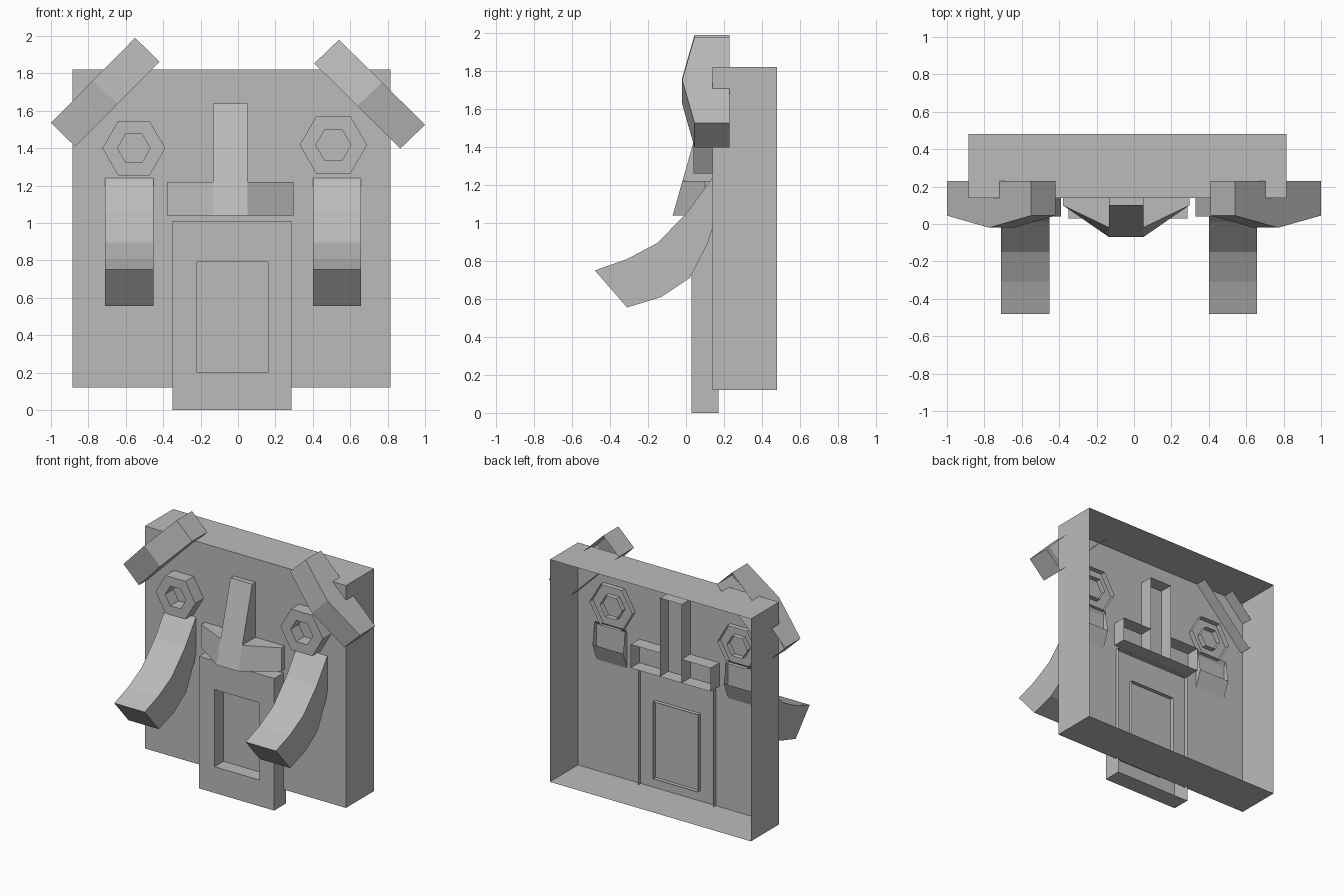
import bpy, bmesh, math

cube = bpy.data.objects.get("Cube")
if cube:
    bpy.data.objects.remove(cube, do_unlink=True)

grey = bpy.data.materials.new("plain_grey")
grey.use_nodes = True
grey.diffuse_color = (0.5, 0.5, 0.5, 1)
grey.node_tree.nodes["Principled BSDF"].inputs["Base Color"].default_value = (0.5, 0.5, 0.5, 1)


def loft(name, rings, closed=True, cap_start=False, cap_end=False):
    """Join rings of points into a flat-shaded shell."""
    bm = bmesh.new()
    loops = [[bm.verts.new(p) for p in ring] for ring in rings]
    n = len(loops[0])
    for a, b in zip(loops, loops[1:]):
        for i in range(n if closed else n - 1):
            j = (i + 1) % n
            bm.faces.new((a[i], a[j], b[j], b[i]))
    if cap_start:
        bm.faces.new(loops[0])
    if cap_end:
        bm.faces.new(loops[-1][::-1])
    bmesh.ops.recalc_face_normals(bm, faces=bm.faces)
    mesh = bpy.data.meshes.new(name)
    bm.to_mesh(mesh)
    bm.free()
    mesh.materials.append(grey)
    obj = bpy.data.objects.new(name, mesh)
    bpy.context.collection.objects.link(obj)
    return obj


def rect(x0, x1, z0, z1, y):
    return [(x0, y, z0), (x1, y, z0), (x1, y, z1), (x0, y, z1)]


def hexagon(cx, cz, r, y):
    return [(cx + r * math.cos(k * math.pi / 3), y, cz + r * math.sin(k * math.pi / 3))
            for k in range(6)]


FACE = 0.14  # depth of the front plate

# Head: shallow tray, open at the back
loft("head_panel", [rect(-0.885, 0.815, 0.12, 1.82, FACE),
                    rect(-0.885, 0.815, 0.12, 1.82, 0.48)], cap_start=True)

# Jaw: frame around a sunken mouth
mouth = (-0.22, 0.16, 0.2, 0.79)
jaw = (-0.35, 0.285, 0.0, 1.01)
loft("jaw_frame", [rect(*mouth, 0.17), rect(*mouth, 0.03),
                   rect(*jaw, 0.03), rect(*jaw, 0.17)])

# Eyes: hexagonal rings
for side, cx, cz, r in (("right", -0.557, 1.4, 0.168), ("left", 0.51, 1.417, 0.18)):
    loft(side + "_eye", [hexagon(cx, cz, r * 0.52, 0.18), hexagon(cx, cz, r * 0.52, 0.04),
                         hexagon(cx, cz, r, 0.04), hexagon(cx, cz, r, 0.18)])

# Brows: slanted bars with a ridge across the middle
for side, top, outer, inner in (
        ("right", (-0.55, 1.99), (-1.0, 1.535), (0.13, -0.127)),
        ("left", (0.54, 1.98), (1.0, 1.525), (-0.132, -0.127))):
    stations = []
    for t, front in ((0, 0.045), (0.5, -0.02), (1, 0.045)):
        x = top[0] + (outer[0] - top[0]) * t
        z = top[1] + (outer[1] - top[1]) * t
        u, w = x + inner[0], z + inner[1]
        stations.append([(x, 0.23, z), (x, front, z), (u, front, w), (u, 0.23, w)])
    loft(side + "_brow", stations, closed=False, cap_start=True, cap_end=True)

# Tusks: curved bars, given as upper and lower points of each section
sections = [((-0.48, 0.75), (-0.31, 0.555)), ((-0.31, 0.81), (-0.13, 0.61)),
            ((-0.15, 0.895), (0.02, 0.71)), ((0.01, 1.06), (0.115, 0.895)),
            ((0.14, 1.24), (0.14, 0.97)), ((0.16, 1.27), (0.19, 1.1))]
for side, x0, x1 in (("right", -0.71, -0.453), ("left", 0.4, 0.658)):
    rings = [[(x0, uy, uz), (x1, uy, uz), (x1, ly, lz), (x0, ly, lz)]
             for (uy, uz), (ly, lz) in sections]
    loft(side + "_tusk", rings, cap_start=True)

# Nose: sloping bridge with a tapered nostril on each side
BASE, TIP, BACK = 1.04, 1.64, 0.245
MID, HALF, SPAN = -0.042, 0.092, 0.338


def slope(z):
    return -0.07 + 0.17 * (z - BASE) / (TIP - BASE)


loft("nose_bridge", [[(MID - HALF, BACK, z), (MID - HALF, slope(z), z),
                      (MID + HALF, slope(z), z), (MID + HALF, BACK, z)]
                     for z in (BASE, TIP)], closed=False, cap_start=True, cap_end=True)
for side, s in (("right", -1), ("left", 1)):
    loft(side + "_nostril", [[(MID + s * HALF, slope(z), z), (MID + s * SPAN, 0.1, z),
                              (MID + s * SPAN, BACK, z), (MID + s * HALF, BACK, z)]
                             for z in (BASE, 1.22)],
         closed=False, cap_start=True, cap_end=True).data.update()

# The nostril shells end with a back wall strip, removed so they stay open
for side in ("right", "left"):
    mesh = bpy.data.objects[side + "_nostril"].data
    bm = bmesh.new()
    bm.from_mesh(mesh)
    backs = [f for f in bm.faces if all(v.co.y > BACK - 0.001 for v in f.verts)]
    bmesh.ops.delete(bm, geom=backs, context="FACES_ONLY")
    bm.to_mesh(mesh)
    bm.free()
